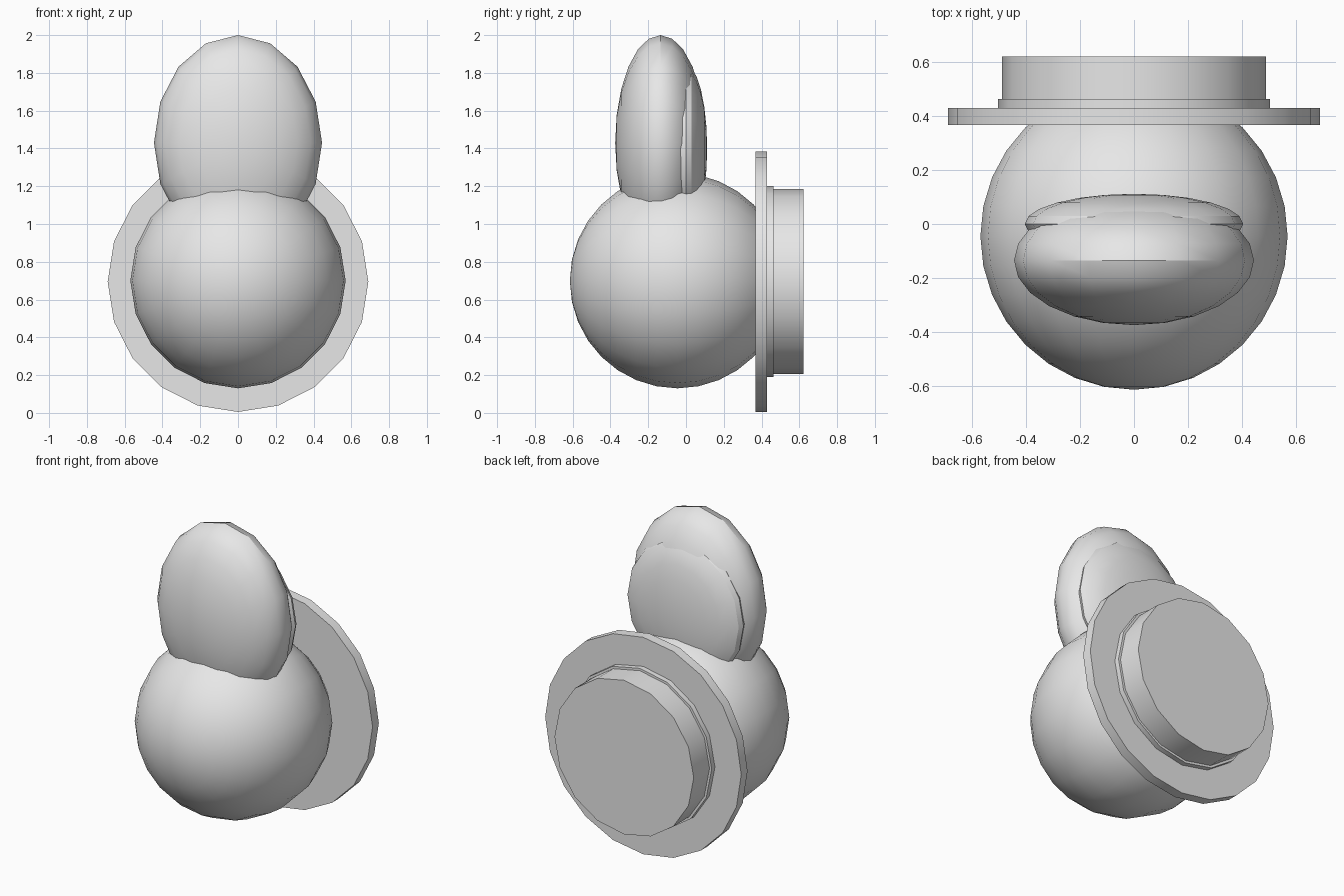
import bpy
from math import radians

cube = bpy.data.objects.get("Cube")
if cube:
    bpy.data.objects.remove(cube, do_unlink=True)

GREY = (0.8, 0.8, 0.8, 1.0)
grey = bpy.data.materials.new("light_grey")
grey.use_nodes = True
grey.diffuse_color = GREY
bsdf = next(n for n in grey.node_tree.nodes if n.type == "BSDF_PRINCIPLED")
bsdf.inputs["Base Color"].default_value = GREY


def finish(name):
    """Bake the transform, then name, colour and shade the active part."""
    obj = bpy.context.object
    obj.name = name
    bpy.ops.object.transform_apply(location=False, rotation=True, scale=True)
    obj.data.materials.append(grey)
    bpy.ops.object.shade_smooth_by_angle(angle=radians(30))
    return obj


def ellipsoid(name, centre, radii, segments, rings):
    """Sphere with its poles along y, stretched to radii given in x, y, z."""
    bpy.ops.mesh.primitive_uv_sphere_add(
        segments=segments, ring_count=rings, radius=1, location=centre)
    obj = bpy.context.object
    obj.rotation_euler.x = radians(90)
    bpy.ops.object.transform_apply(location=False, rotation=True, scale=False)
    obj.scale = radii
    return finish(name)


def disc(name, radius, y_front, y_back, sides):
    """Cylinder lying along y, behind the body."""
    bpy.ops.mesh.primitive_cylinder_add(
        vertices=sides, radius=radius, depth=y_back - y_front,
        location=(0, (y_front + y_back) / 2, 0.695),
        rotation=(radians(90), 0, 0))
    return finish(name)


# Round body
ellipsoid("body", (0, -0.045, 0.7), (0.57, 0.57, 0.57), 20, 16)

# Upright flattened top with a smaller pad on its back
ellipsoid("upper_oval", (0, -0.135, 1.43), (0.445, 0.24, 0.57), 16, 12)
ellipsoid("upper_back_pad", (0, 0.0, 1.4), (0.405, 0.112, 0.44), 16, 12)

# Stepped base plate at the back
disc("flange", 0.69, 0.367, 0.43, 20)
disc("step_ring", 0.505, 0.43, 0.463, 16)
disc("back_plug", 0.49, 0.463, 0.622, 16)
